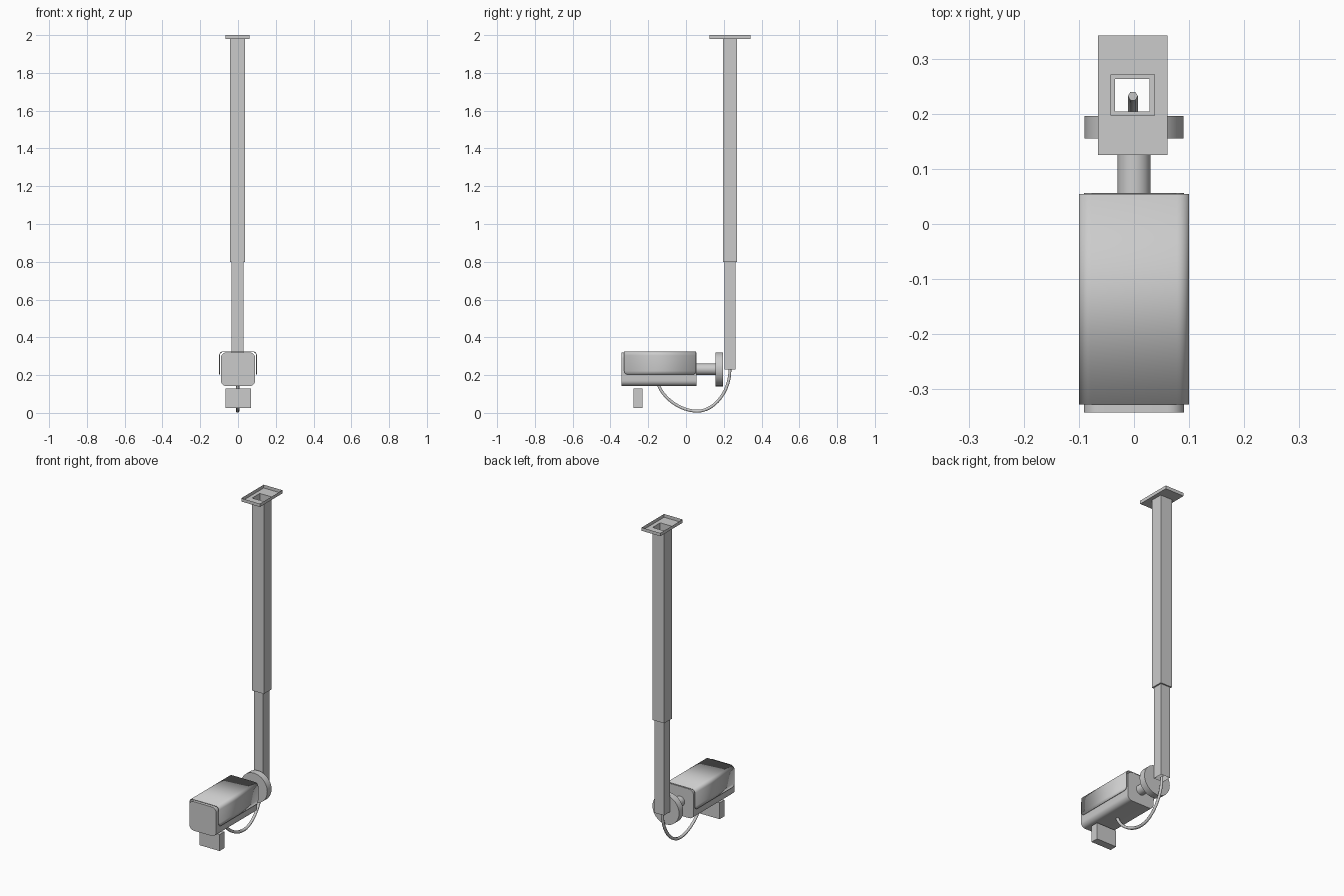
import bpy, bmesh
from math import sin, cos, pi, radians

if "Cube" in bpy.data.objects:
    bpy.data.objects.remove(bpy.data.objects["Cube"])


def finish(name, bm, smooth=False):
    bmesh.ops.recalc_face_normals(bm, faces=bm.faces)
    me = bpy.data.meshes.new(name)
    bm.to_mesh(me)
    bm.free()
    ob = bpy.data.objects.new(name, me)
    bpy.context.collection.objects.link(ob)
    if smooth:
        bpy.ops.object.select_all(action='DESELECT')
        ob.select_set(True)
        bpy.context.view_layer.objects.active = ob
        bpy.ops.object.shade_smooth_by_angle(angle=radians(35))
    return ob


def loft(bm, rings, closed=True, caps=False):
    loops = [[bm.verts.new(p) for p in r] for r in rings]
    n = len(loops[0])
    for a, b in zip(loops, loops[1:]):
        for i in range(n if closed else n - 1):
            j = (i + 1) % n
            bm.faces.new((a[i], a[j], b[j], b[i]))
    if caps:
        bm.faces.new(loops[0])
        bm.faces.new(loops[-1])


def rect(x0, x1, y0, y1, z):
    return [(x0, y0, z), (x1, y0, z), (x1, y1, z), (x0, y1, z)]


def circle(r, y, z, n=32):
    return [(r * cos(2 * pi * i / n), y, z + r * sin(2 * pi * i / n)) for i in range(n)]


def arc(cx, cz, r, a0, a1, n=6):
    return [(cx + r * cos(radians(a0 + (a1 - a0) * i / n)),
             cz + r * sin(radians(a0 + (a1 - a0) * i / n))) for i in range(n + 1)]


# Ceiling tray and telescopic pole: one thin open skin of stepped rectangles
PLATE = (-0.065, 0.061, 0.125, 0.342)
OUTER = (-0.042, 0.037, 0.197, 0.271)
INNER = (-0.034, 0.028, 0.204, 0.263)
bm = bmesh.new()
loft(bm, [rect(*PLATE, 2.0), rect(*PLATE, 1.98), rect(*OUTER, 1.98),
          rect(*OUTER, 0.8), rect(*INNER, 0.8), rect(*INNER, 0.23)])
finish("ceiling_pole", bm)

# Mounting disc and stem behind the camera
for name, r, y0, y1 in (("mount_disc", 0.09, 0.155, 0.196),
                        ("mount_stem", 0.03, 0.05, 0.156)):
    bm = bmesh.new()
    loft(bm, [circle(r, y0, 0.231), circle(r, y1, 0.231)], caps=True)
    finish(name, bm, True)

# Camera body: rounded square profile extruded along y
w, zb, zt, r = 0.091, 0.142, 0.32, 0.03
prof = (arc(w - r, zt - r, r, 0, 90) + arc(-w + r, zt - r, r, 90, 180)
        + arc(-w + r, zb + r, r, 180, 270) + arc(w - r, zb + r, r, 270, 360))
bm = bmesh.new()
loft(bm, [[(x, y, z) for x, z in prof] for y in (-0.342, 0.056)], caps=True)
finish("camera_body", bm, True)

# Sun shield: thin U-shaped sheet with rounded lower corners
W, low, top, r, c = 0.1, 0.202, 0.326, 0.022, 0.02
side = [(W, low + c - c * cos(pi / 2 * i / 5), c - c * sin(pi / 2 * i / 5)) for i in range(6)]
half = side + [(x, z, 0) for x, z in arc(W - r, top - r, r, 0, 90)]
path = half + [(-x, z, k) for x, z, k in reversed(half)]
bm = bmesh.new()
loft(bm, [[(x, -0.327 + k, z) for x, z, k in path],
          [(x, 0.054 - k, z) for x, z, k in path]], closed=False)
shield = finish("sun_shield", bm, True)
mod = shield.modifiers.new("thickness", 'SOLIDIFY')
mod.thickness = 0.004
# Thicken towards the body whichever way the sheet normals point
up = max(shield.data.polygons, key=lambda p: p.center.z).normal.z > 0
mod.offset = -1 if up else 1

# Small sensor box below the front
bm = bmesh.new()
loft(bm, [rect(-0.066, 0.069, -0.277, -0.231, z) for z in (0.027, 0.128)], caps=True)
finish("sensor_box", bm)

# Hanging cable from the body underside up into the pole
cu = bpy.data.curves.new("cable", 'CURVE')
cu.dimensions = '3D'
cu.bevel_depth = 0.009
cu.bevel_resolution = 1
cu.resolution_u = 12
cu.use_fill_caps = True
sp = cu.splines.new('BEZIER')
sp.bezier_points.add(2)
pts = [((-0.15, 0.16), (-0.155, 0.18), (-0.125, 0.075)),
       ((0.06, 0.009), (-0.025, 0.009), (0.155, 0.009)),
       ((0.232, 0.235), (0.238, 0.125), (0.232, 0.26))]
for bp, (co, hl, hr) in zip(sp.bezier_points, pts):
    bp.handle_left_type = bp.handle_right_type = 'FREE'
    bp.co, bp.handle_left, bp.handle_right = [(-0.002, y, z) for y, z in (co, hl, hr)]
cable = bpy.data.objects.new("cable", cu)
bpy.context.collection.objects.link(cable)
